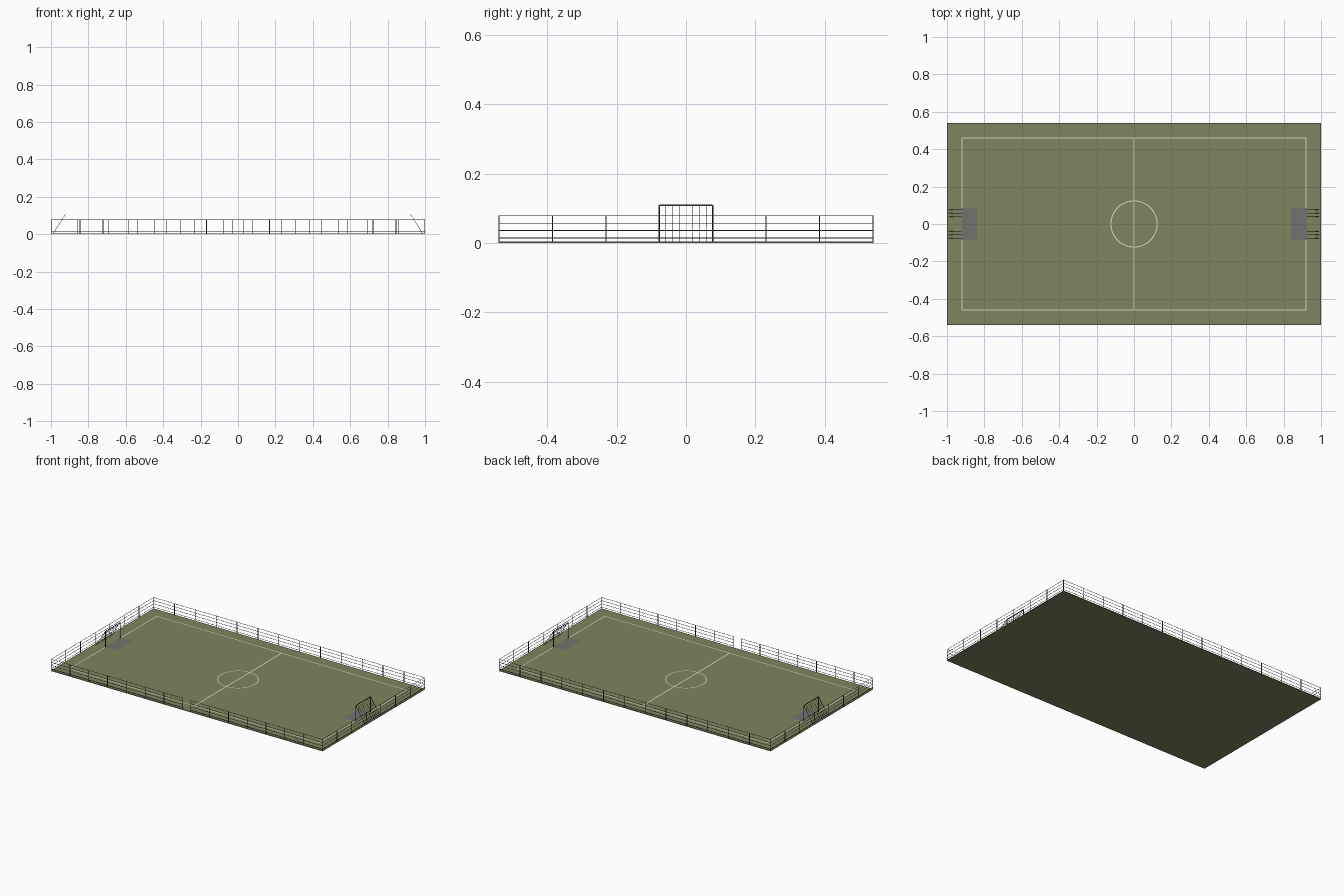
import bpy, bmesh, math
from mathutils import Vector

if "Cube" in bpy.data.objects:
    bpy.data.objects.remove(bpy.data.objects["Cube"])


def mat(name, c):
    m = bpy.data.materials.new(name)
    m.diffuse_color = (*c, 1)
    m.use_nodes = True
    m.node_tree.nodes["Principled BSDF"].inputs["Base Color"].default_value = m.diffuse_color
    return m


TURF = mat("olive_turf", (0.205, 0.232, 0.112))
LINE = mat("pale_line", (0.70, 0.70, 0.52))
STEEL = mat("dark_steel", (0.07, 0.072, 0.07))
DIRT = mat("grey_mat", (0.17, 0.175, 0.155))


def bar(bm, a, b, wx, wy):
    """Sheared bar from a to b; wx, wy are its two section sizes.
    The section lies across the bar's longest world axis."""
    a, b = Vector(a), Vector(b)
    d = b - a
    k = max(range(3), key=lambda i: abs(d[i]))
    u, v = [i for i in range(3) if i != k]
    for_r = bmesh.ops.create_cube(bm, size=1)
    for p in for_r["verts"]:
        q = a + d * (p.co.z + 0.5)
        q[u] += p.co.x * wx
        q[v] += p.co.y * wy
        p.co = q
    bmesh.ops.recalc_face_normals(bm, faces=bm.faces[:])


def plate(bm, x0, x1, y0, y1, z):
    """Flat rectangle facing up."""
    bm.faces.new([bm.verts.new(p) for p in
                  ((x0, y0, z), (x1, y0, z), (x1, y1, z), (x0, y1, z))])


def finish(bm, name, m):
    me = bpy.data.meshes.new(name)
    bm.to_mesh(me)
    bm.free()
    me.materials.append(m)
    ob = bpy.data.objects.new(name, me)
    bpy.context.collection.objects.link(ob)
    return ob


X, Y, G = 1.0, 0.54, 0.004   # pitch half size, turf height

# turf slab
bm = bmesh.new()
r = bmesh.ops.create_cube(bm, size=1)
for v in r["verts"]:
    v.co = (v.co.x * 2 * X, v.co.y * 2 * Y, (v.co.z + 0.5) * G)
finish(bm, "turf", TURF)

# boundary, halfway line and centre circle
bm = bmesh.new()
w, c, lx, ly, top = 0.003, 0.004, 0.92, 0.46, G + 0.0005
for s in (-1, 1):
    plate(bm, -lx - w, lx + w, s * ly - w, s * ly + w, top)
    plate(bm, s * lx - w, s * lx + w, -ly + w, ly - w, top)
plate(bm, -c, c, -ly + w, ly - w, top)
N = 48
rings = [[bm.verts.new((r * math.cos(2 * math.pi * i / N),
                        r * math.sin(2 * math.pi * i / N), top + 0.0002))
          for i in range(N)] for r in (0.1205, 0.1262)]
for i in range(N):
    j = (i + 1) % N
    bm.faces.new((rings[0][i], rings[1][i], rings[1][j], rings[0][j]))
finish(bm, "pitch_lines", LINE)

# worn mats in front of the goals
bm = bmesh.new()
for s in (-1, 1):
    a, b = sorted((s * 0.923, s * 0.84))
    plate(bm, a, b, -0.085, 0.085, G + 0.0008)
finish(bm, "goal_mats", DIRT)


# fence: runs of evenly spaced posts with four thin flat rails
def fence(name, a, b, n):
    bm = bmesh.new()
    a, b = Vector(a), Vector(b)
    for i in range(n + 1):
        p = a.lerp(b, i / n)
        bar(bm, (p.x, p.y, 0), (p.x, p.y, 0.079), 0.003, 0.003)
    for z in (0.014, 0.036, 0.057, 0.078):
        bar(bm, (a.x, a.y, z), (b.x, b.y, z), 0.001, 0.002)
    finish(bm, name, STEEL)


ex, ey = X - 0.0015, Y - 0.0015
fence("back_fence", (-ex, ey), (ex, ey), 13)
fence("left_fence", (-ex, -ey), (-ex, ey), 7)
fence("right_fence", (ex, -ey), (ex, ey), 7)
fence("front_fence_left", (-ex, -ey), (-0.03, -ey), 7)   # gate gap in the middle
fence("front_fence_right", (0.03, -ey), (ex, -ey), 7)

# goals: upright frame with sloping bars behind
for s, side in ((-1, "left"), (1, "right")):
    bm = bmesh.new()
    x, xb, gy, h = s * 0.922, s * 0.988, 0.077, 0.108
    for t in (-1, 1):
        bar(bm, (x, t * gy, 0), (x, t * gy, h + 0.0015), 0.002, 0.004)
    bar(bm, (x, -gy, h), (x, gy, h), 0.002, 0.004)
    for i in range(9):
        y = -gy + 2 * gy * i / 8
        t = 0.0025 if i in (0, 8) else 0.0013
        bar(bm, (x, y, h), (xb, y, G - 0.001), t, t)
    finish(bm, side + "_goal", STEEL)
